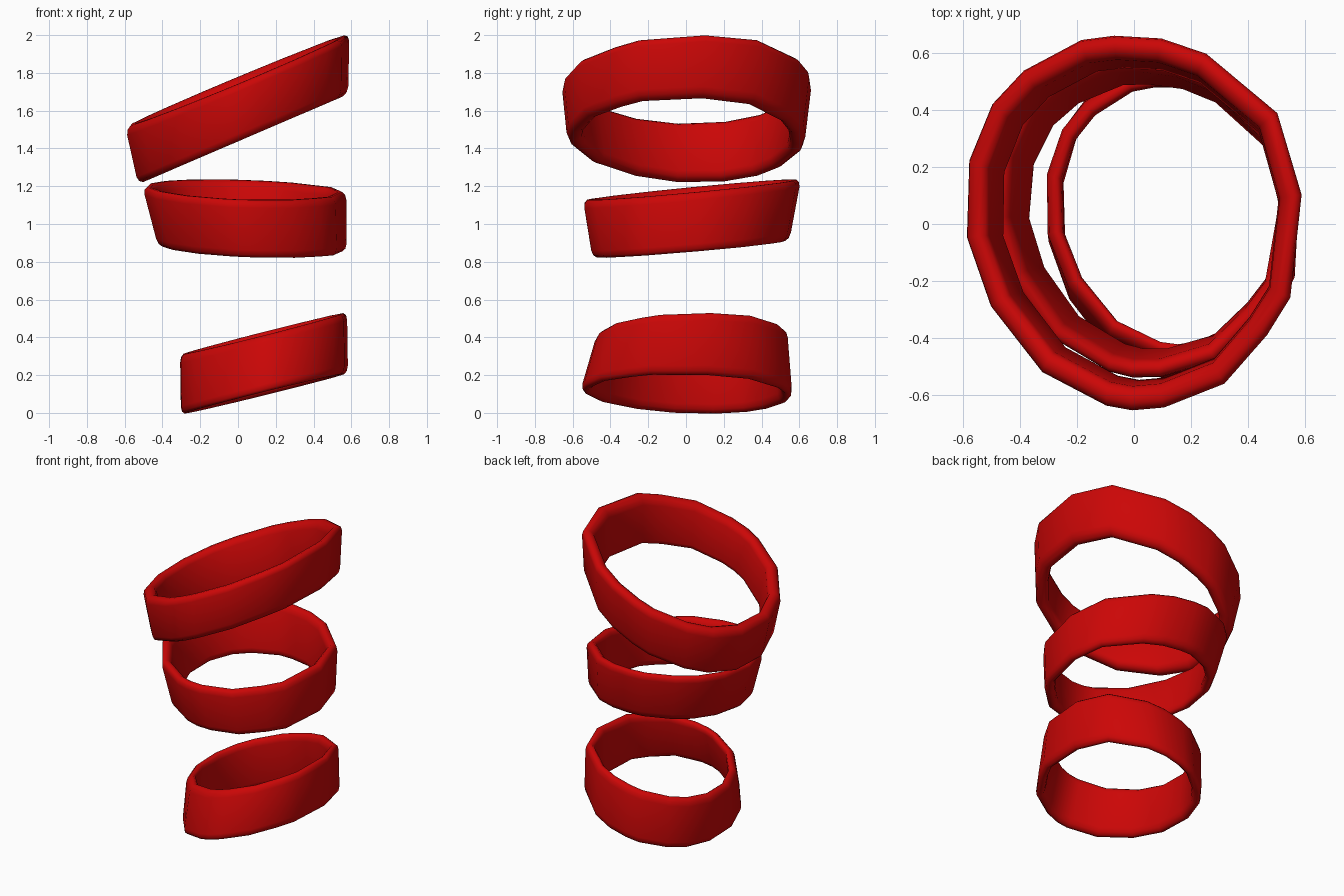
import bpy
import bmesh
import math
from mathutils import Vector

if "Cube" in bpy.data.objects:
    bpy.data.objects.remove(bpy.data.objects["Cube"], do_unlink=True)

red = bpy.data.materials.new("deep red")
red.use_nodes = True
red.diffuse_color = (0.6, 0.002, 0.002, 1)
red.node_tree.nodes["Principled BSDF"].inputs["Base Color"].default_value = red.diffuse_color

# Uneven hand-shaped outline shared by all rings: (degrees, relative radius)
OUTLINE = [(9, 1), (35, 1.03), (65, 1), (81, 1), (97, 1.01), (108, 1.03),
           (129, 1.05), (143, 1.06), (161, 1.04), (184, 1), (207, 0.96),
           (235, 0.96), (260, 0.98), (269, 0.99), (280, 0.99), (302, 1),
           (323, 0.98), (337, 1)]


def rim_point(rim, degrees, radius):
    """Point on a tilted elliptical rim: centre, radii and rise along x and y."""
    centre, (rx, ry), (rise_x, rise_y) = rim
    c = math.cos(math.radians(degrees)) * radius
    s = math.sin(math.radians(degrees)) * radius
    return Vector(centre) + Vector((rx * c, ry * s, rise_x * c + rise_y * s))


def band(name, top, bottom, wall, phase):
    """Ring with rounded lips, lofted between a bottom and a top rim."""
    # Cross-section as (inset in wall widths, height along the wall)
    half = [(0, 0.13), (0.1, 0.045), (0.35, 0), (0.65, 0), (0.9, 0.045), (1, 0.13)]
    section = half + [(i, 1 - h) for i, h in reversed(half)]
    bm = bmesh.new()
    loops = []
    for degrees, radius in OUTLINE:
        low = rim_point(bottom, degrees + phase, radius)
        high = rim_point(top, degrees + phase, radius)
        loop = []
        for inset, h in section:
            p = low.lerp(high, h)
            inward = Vector(bottom[0]).lerp(Vector(top[0]), h) - p
            loop.append(bm.verts.new(p + inward.normalized() * inset * wall))
        loops.append(loop)
    n = len(section)
    for a, b in zip(loops, loops[1:] + loops[:1]):
        for j in range(n):
            bm.faces.new((a[j], a[(j + 1) % n], b[(j + 1) % n], b[j]))
    bmesh.ops.recalc_face_normals(bm, faces=bm.faces)
    for f in bm.faces:
        f.smooth = True
    mesh = bpy.data.meshes.new(name)
    bm.to_mesh(mesh)
    bm.free()
    mesh.materials.append(red)
    obj = bpy.data.objects.new(name, mesh)
    bpy.context.collection.objects.link(obj)


# Each rim: centre, (x radius, y radius), (rise towards +x, rise towards +y)
band("upper_ring",
     ((0, 0, 1.76), (0.597, 0.665), (0.25, 0.02)),
     ((0.03, -0.005, 1.45), (0.56, 0.63), (0.24, 0)),
     0.085, 0)
band("middle_ring",
     ((0.035, 0.025, 1.18), (0.54, 0.578), (-0.015, 0.055)),
     ((0.077, 0.02, 0.866), (0.5, 0.523), (-0.015, 0.045)),
     0.065, -4)
band("lower_ring",
     ((0.14, 0.03, 0.42), (0.447, 0.508), (0.114, 0.01)),
     ((0.145, 0, 0.104), (0.447, 0.565), (0.11, -0.01)),
     0.06, 3)
